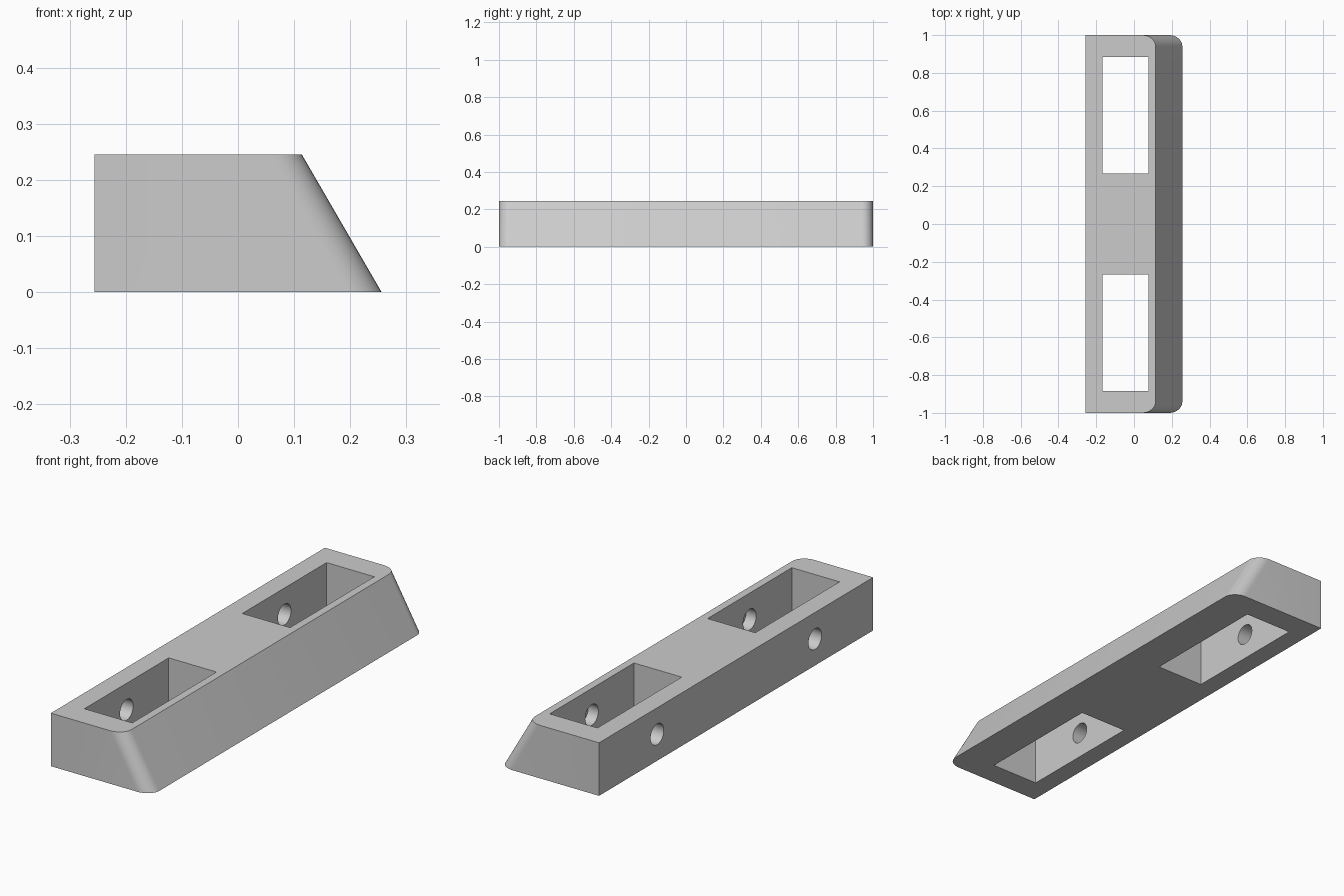
import bpy, bmesh, math
from mathutils import Matrix

if "Cube" in bpy.data.objects:
    bpy.data.objects.remove(bpy.data.objects["Cube"], do_unlink=True)

HEIGHT = 0.245
BACK, FRONT_LOW, FRONT_TOP = -0.256, 0.256, 0.114
POCKET = (-0.166, 0.078)
POCKET_Y, POCKET_LEN = 0.576, 0.615
HOLE_R, HOLE_END = 0.048, 0.13

grey = bpy.data.materials.new("plain grey")
grey.use_nodes = True
colour = (0.6, 0.6, 0.6, 1)
grey.diffuse_color = colour
grey.node_tree.nodes["Principled BSDF"].inputs["Base Color"].default_value = colour


def make_object(name, bm):
    bmesh.ops.recalc_face_normals(bm, faces=bm.faces)
    mesh = bpy.data.meshes.new(name)
    bm.to_mesh(mesh)
    bm.free()
    mesh.materials.append(grey)
    obj = bpy.data.objects.new(name, mesh)
    bpy.context.collection.objects.link(obj)
    return obj


def cut(target, cutter):
    bpy.context.view_layer.objects.active = target
    mod = target.modifiers.new("cut", "BOOLEAN")
    mod.operation = "DIFFERENCE"
    mod.solver = "EXACT"
    mod.object = cutter
    bpy.ops.object.modifier_apply(modifier=mod.name)
    bpy.data.objects.remove(cutter, do_unlink=True)


# Bar: sloped profile extruded along its length
bm = bmesh.new()
profile = [(BACK, 0), (FRONT_LOW, 0), (FRONT_TOP, HEIGHT), (BACK, HEIGHT)]
face = bm.faces.new([bm.verts.new((x, -1, z)) for x, z in profile])
ext = bmesh.ops.extrude_face_region(bm, geom=[face])
bmesh.ops.translate(bm, vec=(0, 2, 0),
                    verts=[v for v in ext["geom"] if isinstance(v, bmesh.types.BMVert)])
bmesh.ops.recalc_face_normals(bm, faces=bm.faces)

# Rounded corners at both ends of the slope
slope_edges = [e for e in bm.edges
               if abs(e.verts[0].co.x - e.verts[1].co.x) > 0.1
               and abs(e.verts[0].co.z - e.verts[1].co.z) > 0.1]
bmesh.ops.bevel(bm, geom=slope_edges, offset=0.06, segments=8,
                profile=0.5, affect="EDGES")
bar = make_object("mounting_bar", bm)

for side in (-1, 1):
    # Rectangular pocket through the full height
    bm = bmesh.new()
    size = Matrix.Diagonal((POCKET[1] - POCKET[0], POCKET_LEN, 1, 1))
    middle = Matrix.Translation((sum(POCKET) / 2, side * POCKET_Y, HEIGHT / 2))
    bmesh.ops.create_cube(bm, size=1, matrix=middle @ size)
    cut(bar, make_object("pocket_cutter", bm))

    # Bolt hole through the back wall, ending blind in the sloped wall
    bm = bmesh.new()
    start = BACK - 0.1
    place = Matrix.Translation(((start + HOLE_END) / 2, side * POCKET_Y, HEIGHT / 2))
    bmesh.ops.create_cone(bm, cap_ends=True, segments=32, radius1=HOLE_R,
                          radius2=HOLE_R, depth=HOLE_END - start,
                          matrix=place @ Matrix.Rotation(math.pi / 2, 4, "Y"))
    cut(bar, make_object("hole_cutter", bm))

bpy.ops.object.select_all(action="DESELECT")
bar.select_set(True)
bpy.context.view_layer.objects.active = bar
bpy.ops.object.shade_smooth_by_angle(angle=math.radians(30))
